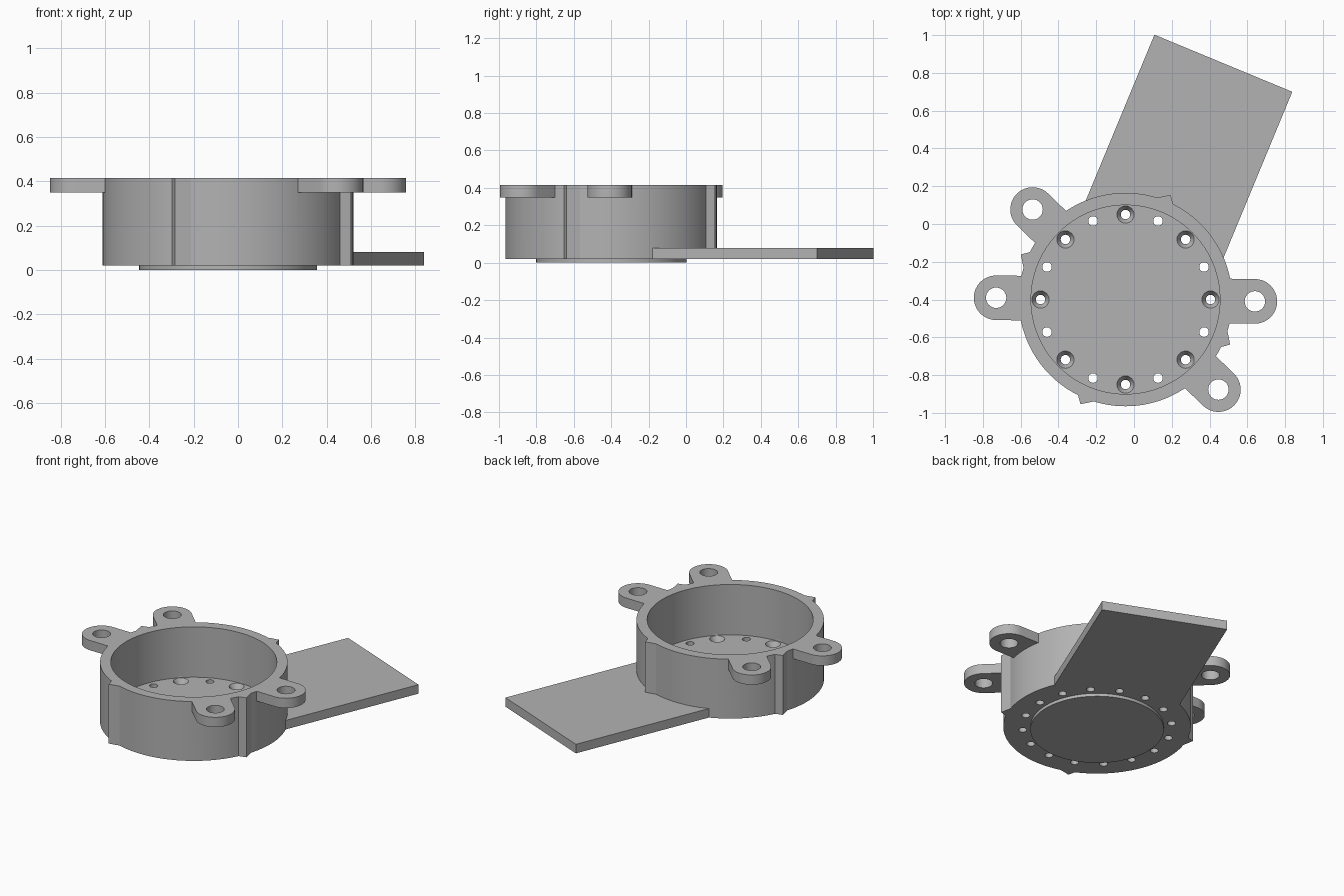
import bpy
import bmesh
from math import sin, cos, radians, pi
from mathutils import Matrix, Vector

default = bpy.data.objects.get("Cube")
if default:
    bpy.data.objects.remove(default, do_unlink=True)

CENTRE = Vector((-0.045, -0.40, 0))
BASE, FLOOR, TAB_BASE, TOP = 0.02, 0.08, 0.35, 0.415
OUTER, INNER, HOLE_RING, TAB_RING = 0.565, 0.50, 0.45, 0.685
TAB_ANGLES = (-44.1, -0.8, 135.9, 179.2)

grey = bpy.data.materials.new("plain grey")
grey.use_nodes = True
COLOUR = (0.45, 0.45, 0.45, 1)
grey.diffuse_color = COLOUR
grey.node_tree.nodes["Principled BSDF"].inputs["Base Color"].default_value = COLOUR


def polar(r, degrees):
    return (r * cos(radians(degrees)), r * sin(radians(degrees)))


def finish(bm, name, angle=0):
    """Turn a bmesh built around the housing axis into an object."""
    bmesh.ops.recalc_face_normals(bm, faces=bm.faces)
    bm.transform(Matrix.Translation(CENTRE) @ Matrix.Rotation(radians(angle), 4, 'Z'))
    mesh = bpy.data.meshes.new(name)
    bm.to_mesh(mesh)
    bm.free()
    mesh.materials.append(grey)
    obj = bpy.data.objects.new(name, mesh)
    bpy.context.collection.objects.link(obj)
    return obj


def prism(name, outline, z0, z1, angle=0):
    bm = bmesh.new()
    face = bm.faces.new([bm.verts.new((x, y, z0)) for x, y in outline])
    ext = bmesh.ops.extrude_face_region(bm, geom=[face])
    top = [v for v in ext["geom"] if isinstance(v, bmesh.types.BMVert)]
    bmesh.ops.translate(bm, verts=top, vec=(0, 0, z1 - z0))
    return finish(bm, name, angle)


def cone(name, r0, r1, z0, z1, angle=0, ring=0, sides=32):
    bm = bmesh.new()
    bmesh.ops.create_cone(bm, cap_ends=True, segments=sides, radius1=r0, radius2=r1,
                          depth=z1 - z0,
                          matrix=Matrix.Translation((ring, 0, (z0 + z1) / 2)))
    return finish(bm, name, angle)


def combine(target, tool, operation):
    mod = target.modifiers.new("cut", 'BOOLEAN')
    mod.operation, mod.solver, mod.object = operation, 'EXACT', tool
    bpy.context.view_layer.objects.active = target
    bpy.ops.object.modifier_apply(modifier=mod.name)
    bpy.data.objects.remove(tool, do_unlink=True)


# Round housing wall and floor
housing = cone("housing", OUTER, OUTER, BASE, TOP, sides=128)

# Ratchet teeth around the wall
tooth = [polar(0.54, 5.5), polar(0.564, 5.5), polar(0.603, -0.8),
         polar(0.562, -4.2), polar(0.54, -4.2)]
for k in range(4):
    combine(housing, prism("tooth", tooth, BASE, TOP, 67.5 + 90 * k), 'UNION')

# Mounting tabs with rounded ends
tab = [(0.53, -0.118)]
for i in range(25):
    x, y = polar(0.118, -90 + 180 * i / 24)
    tab.append((TAB_RING + x, y))
tab.append((0.53, 0.118))
for a in TAB_ANGLES:
    combine(housing, prism("tab", tab, TAB_BASE, TOP, a), 'UNION')

# Flat arm reaching out from the floor
arm = [(0.40, -0.395), (1.354, -0.395), (1.354, 0.395), (0.40, 0.395)]
combine(housing, prism("arm", arm, BASE, FLOOR, 67.5), 'UNION')

# Hollow interior
combine(housing, cone("hollow", INNER, INNER, FLOOR, TOP + 0.1, sides=128), 'DIFFERENCE')

# Tab holes
for a in TAB_ANGLES:
    combine(housing, cone("tab_hole", 0.054, 0.054, 0.3, 0.5, a, TAB_RING), 'DIFFERENCE')

# Floor holes, every second one countersunk
for k in range(16):
    a = 22.5 * k
    combine(housing, cone("hole", 0.025, 0.025, -0.1, 0.2, a, HOLE_RING, 24), 'DIFFERENCE')
    if k % 2 == 0:
        combine(housing, cone("sink", 0.024, 0.052, 0.045, 0.09, a, HOLE_RING, 24),
                'DIFFERENCE')

# Raised disc underneath
disc = cone("base_disc", 0.402, 0.402, 0, BASE + 0.01, sides=96)

# Smooth round walls, keep the edges crisp
for obj in (housing, disc):
    bpy.ops.object.select_all(action='DESELECT')
    obj.select_set(True)
    bpy.context.view_layer.objects.active = obj
    bpy.ops.object.shade_smooth_by_angle(angle=radians(25))
